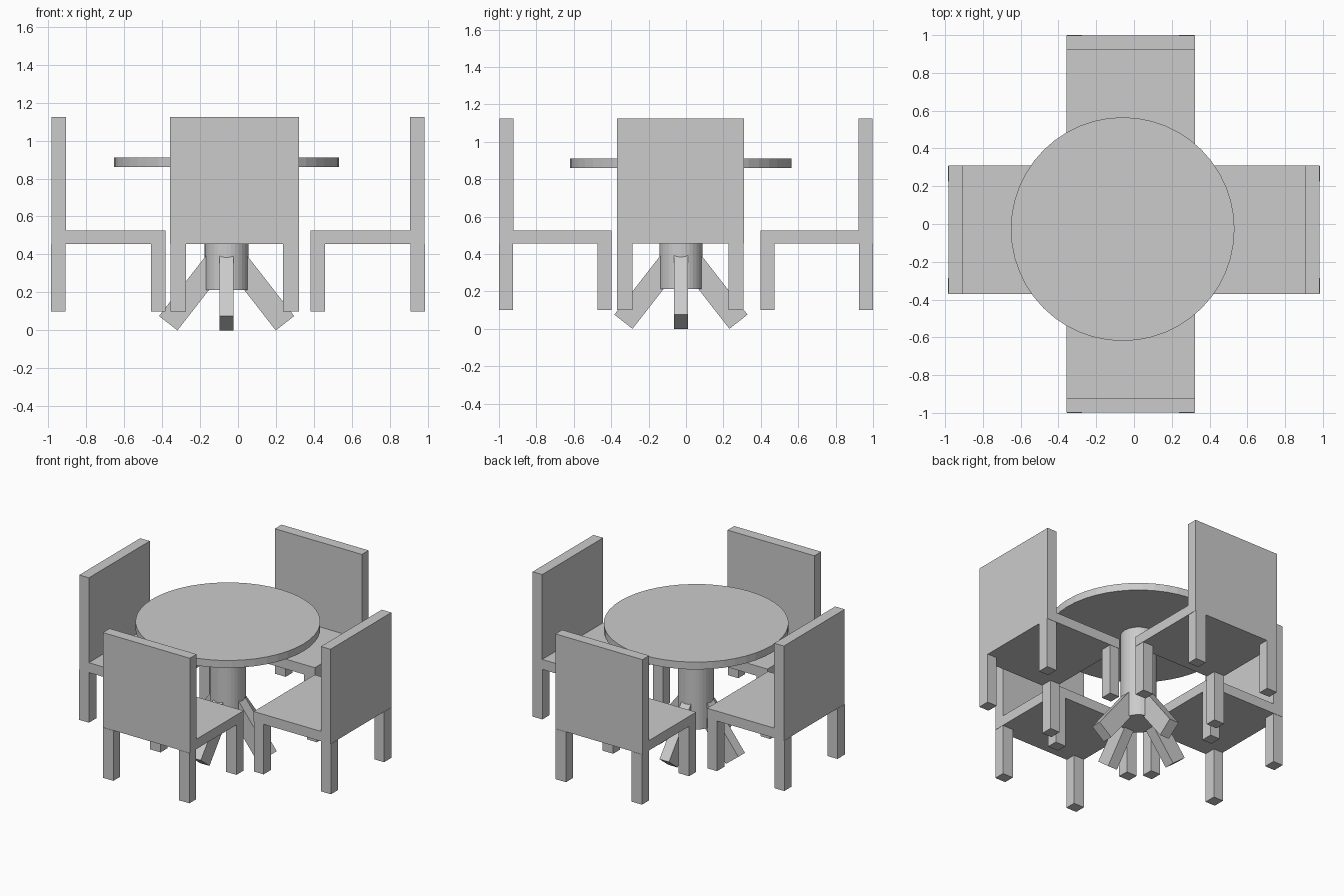
import bpy
import bmesh
from math import radians
from mathutils import Matrix, Vector

if "Cube" in bpy.data.objects:
    bpy.data.objects.remove(bpy.data.objects["Cube"])

CX, CY = -0.06, -0.027  # table axis


def finish(name, bm, matrix=Matrix()):
    bmesh.ops.recalc_face_normals(bm, faces=bm.faces)
    mesh = bpy.data.meshes.new(name)
    bm.to_mesh(mesh)
    bm.free()
    obj = bpy.data.objects.new(name, mesh)
    obj.matrix_world = matrix
    bpy.context.collection.objects.link(obj)
    return obj


def box(name, lo, hi, matrix):
    lo, hi = Vector(lo), Vector(hi)
    bm = bmesh.new()
    bmesh.ops.create_cube(bm, size=1)
    for v in bm.verts:
        v.co = (lo + hi) / 2 + v.co * (hi - lo)
    return finish(name, bm, matrix)


def disc(name, r, z0, z1, sides):
    bm = bmesh.new()
    bmesh.ops.create_cone(bm, cap_ends=True, segments=sides, radius1=r, radius2=r, depth=z1 - z0)
    return finish(name, bm, Matrix.Translation((CX, CY, (z0 + z1) / 2)))


# Table top and pedestal
disc("table_top", 0.592, 0.86, 0.912, 48)
disc("table_post", 0.116, 0.213, 0.87, 32)

# Four splayed feet: slanted rectangles extruded sideways
profile = [(0.259, 0.0), (0.356, 0.076), (0.08, 0.43), (-0.017, 0.354)]
for i in range(4):
    bm = bmesh.new()
    face = bm.faces.new([bm.verts.new((x, -0.037, z)) for x, z in profile])
    ext = bmesh.ops.extrude_face_region(bm, geom=[face])
    bmesh.ops.translate(bm, vec=(0, 0.074, 0),
                        verts=[g for g in ext["geom"] if isinstance(g, bmesh.types.BMVert)])
    turn = Matrix.Rotation(radians(90 * i), 4, 'Z')
    finish(f"table_foot_{i + 1}", bm, Matrix.Translation((CX, CY, 0)) @ turn)


# Chairs: local x runs from seat front (0) to chair back (0.6)
def chair(label, angle, x, y):
    m = Matrix.Translation((x, y, 0)) @ Matrix.Rotation(radians(angle), 4, 'Z')
    box(f"{label}_seat", (0, -0.34, 0.455), (0.6, 0.34, 0.525), m)
    box(f"{label}_backrest", (0.525, -0.34, 0.525), (0.6, 0.34, 1.125), m)
    for side in (-1, 1):
        a, b = sorted((side * 0.256, side * 0.338))
        box(f"{label}_front_leg", (0, a, 0.1), (0.076, b, 0.455), m)
        box(f"{label}_rear_leg", (0.526, a, 0.1), (0.602, b, 0.455), m)


chair("right_chair", 0, 0.382, -0.03)
chair("rear_chair", 90, -0.018, 0.398)
chair("left_chair", 180, -0.382, -0.03)
chair("near_chair", 270, -0.018, -0.398)
